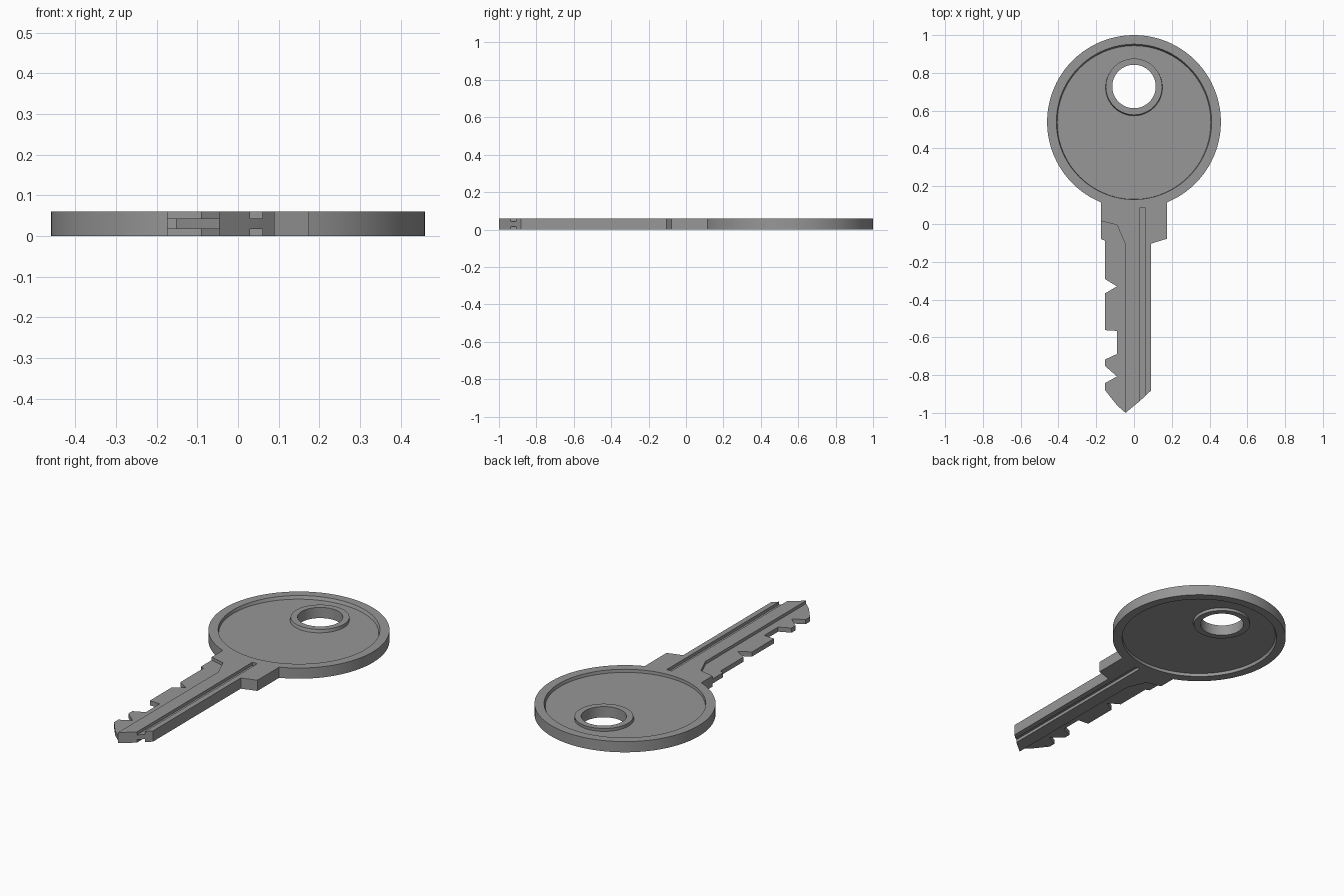
import bpy, bmesh, math

if "Cube" in bpy.data.objects:
    bpy.data.objects.remove(bpy.data.objects["Cube"])

T = 0.06            # full thickness
D = 0.017           # depth of every recess
BOW = (0, 0.54)     # centre of the round bow


def arc(c, r, a0, a1, n):
    return [(c[0] + r * math.cos(a0 + (a1 - a0) * i / n),
             c[1] + r * math.sin(a0 + (a1 - a0) * i / n)) for i in range(n + 1)]


def circle(y, r, n=96):
    return arc((0, y), r, 0, 2 * math.pi, n)[:-1]


def prism(name, pts, z0, z1, end=None):
    """Closed solid from outline pts at z0 to outline end (default pts) at z1."""
    bm = bmesh.new()
    lo = [bm.verts.new((x, y, z0)) for x, y in pts]
    hi = [bm.verts.new((x, y, z1)) for x, y in (end or pts)]
    bm.faces.new(lo)
    bm.faces.new(hi)
    for i in range(len(lo)):
        bm.faces.new((lo[i - 1], lo[i], hi[i], hi[i - 1]))
    bmesh.ops.recalc_face_normals(bm, faces=bm.faces[:])
    me = bpy.data.meshes.new(name)
    bm.to_mesh(me)
    bm.free()
    ob = bpy.data.objects.new(name, me)
    bpy.context.collection.objects.link(ob)
    return ob


def combine(target, tool, op):
    tool.hide_render = True
    m = target.modifiers.new(op, 'BOOLEAN')
    m.operation = op
    m.solver = 'EXACT'
    m.object = tool
    bpy.context.view_layer.objects.active = target
    bpy.ops.object.modifier_apply(modifier=m.name)
    bpy.data.objects.remove(tool)


# Key outline: bow arc, then collar, bitted edge, tip and straight edge
half = math.asin(0.175 / 0.46)
bow = arc(BOW, 0.46, -math.pi / 2 + half, 1.5 * math.pi - half, 110)
blade = [(-0.175, -0.08), (-0.153, -0.088), (-0.153, -0.292), (-0.09, -0.33),
         (-0.153, -0.367), (-0.153, -0.562), (-0.09, -0.566), (-0.09, -0.688),
         (-0.153, -0.717), (-0.153, -0.752), (-0.09, -0.807), (-0.153, -0.842),
         (-0.153, -0.88), (-0.09, -0.96), (-0.045, -1.0), (0.03, -0.938),
         (0.09, -0.882), (0.09, -0.104), (0.175, -0.078)]
key = prism("key", bow + blade, 0, T)

# Dish with slightly sloped wall, thinned bitting side and groove, on both faces
thinned = [(-0.25, 0.035), (-0.175, 0.016), (-0.09, -0.005),
           (-0.045, -0.11), (-0.045, -1.1), (-0.25, -1.1)]
groove = [(0.03, 0.085), (0.06, 0.085), (0.06, -1.1), (0.03, -1.1)]
for floor, outside in ((D, -D), (T - D, T + D)):
    combine(key, prism("bow_recess", circle(0.5375, 0.4065), floor, outside,
                       circle(0.5445, 0.4155)), 'DIFFERENCE')
    combine(key, prism("bitting_recess", thinned, floor, outside), 'DIFFERENCE')
    combine(key, prism("groove", groove, floor, outside), 'DIFFERENCE')

# Raised boss around the ring hole, one half per face
for z in (0, T):
    combine(key, prism("hole_boss", circle(0.721, 0.152, 64), T / 2, z,
                       circle(0.727, 0.149, 64)), 'UNION')
combine(key, prism("ring_hole", circle(0.728, 0.115, 64), -0.05, T + 0.05), 'DIFFERENCE')

# Dark steel
steel = bpy.data.materials.new("dark_steel")
steel.diffuse_color = (0.31, 0.31, 0.31, 1)
steel.use_nodes = True
steel.node_tree.nodes["Principled BSDF"].inputs["Base Color"].default_value = steel.diffuse_color
key.data.materials.clear()
key.data.materials.append(steel)
for p in key.data.polygons:
    p.material_index = 0

# Smooth the round walls, keep edges crisp
bpy.ops.object.select_all(action='DESELECT')
key.select_set(True)
bpy.context.view_layer.objects.active = key
bpy.ops.object.shade_smooth_by_angle(angle=math.radians(15))
